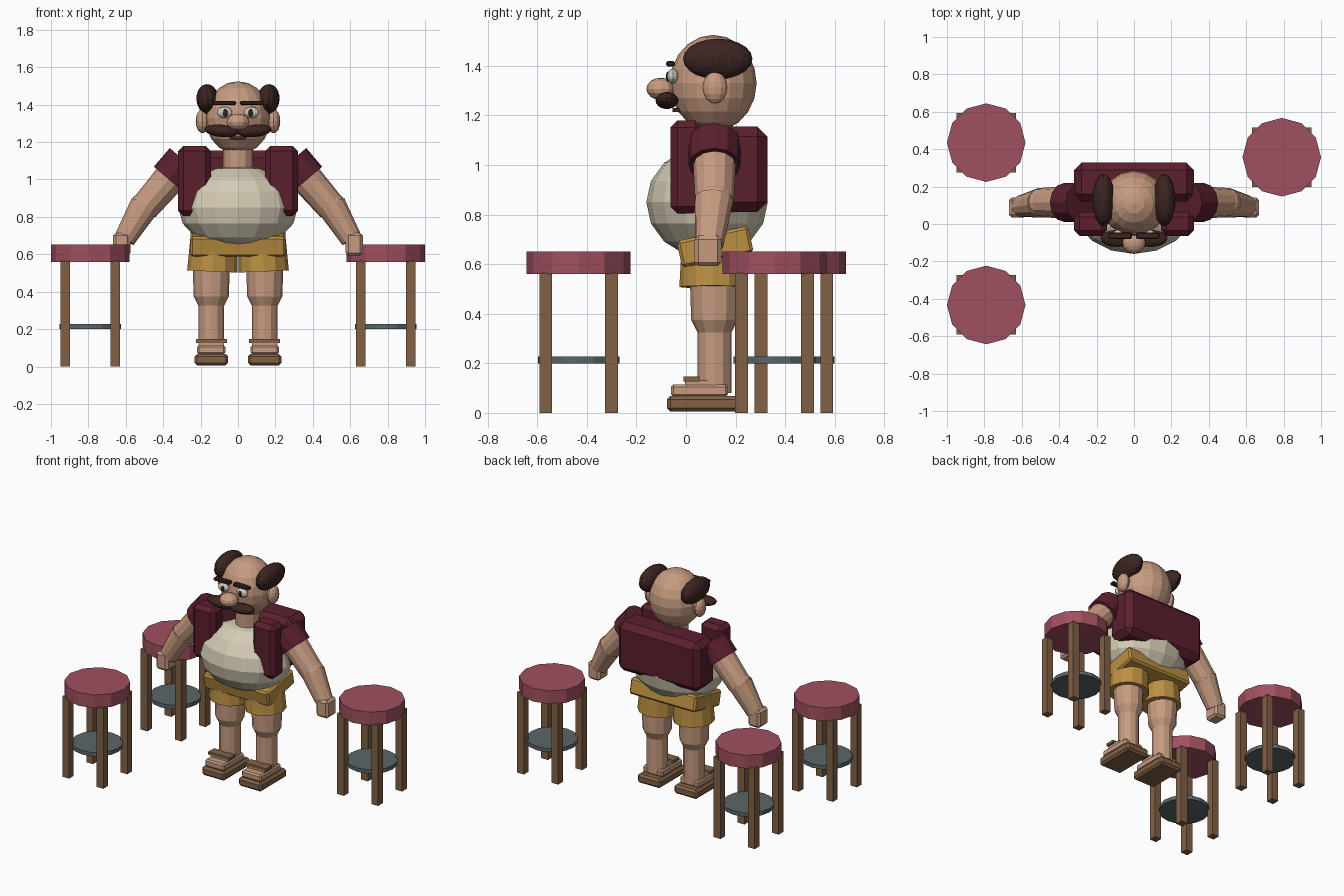
import bpy
import math
from mathutils import Vector

if "Cube" in bpy.data.objects:
    bpy.data.objects.remove(bpy.data.objects["Cube"])


def material(name, color):
    m = bpy.data.materials.new(name)
    m.use_nodes = True
    m.diffuse_color = (*color, 1)
    bsdf = next(n for n in m.node_tree.nodes if n.type == "BSDF_PRINCIPLED")
    bsdf.inputs["Base Color"].default_value = (*color, 1)
    return m


skin = material("skin", (0.57, 0.33, 0.22))
maroon = material("maroon cloth", (0.105, 0.014, 0.027))
cream = material("cream shirt", (0.66, 0.6, 0.46))
tan = material("ochre shorts", (0.5, 0.28, 0.055))
hair = material("dark brown hair", (0.045, 0.018, 0.015))
wood = material("brown wood", (0.22, 0.12, 0.06))
rose = material("rose cushion", (0.35, 0.08, 0.115))
metal = material("grey footrest", (0.105, 0.13, 0.138))
eye_white = material("eye white", (0.6, 0.6, 0.5))


def finish(name, mat):
    ob = bpy.context.object
    ob.name = name
    ob.data.materials.append(mat)
    return ob


def ball(name, mat, loc, radii, tilt=0, segs=16, rings=10):
    bpy.ops.mesh.primitive_uv_sphere_add(segments=segs, ring_count=rings, radius=1,
                                         location=loc, rotation=(0, tilt, 0))
    bpy.context.object.scale = radii
    return finish(name, mat)


def box(name, mat, lo, hi, bevel=0, pitch=0):
    lo, hi = Vector(lo), Vector(hi)
    bpy.ops.mesh.primitive_cube_add(size=1, location=(lo + hi) / 2, rotation=(pitch, 0, 0))
    ob = finish(name, mat)
    for v in ob.data.vertices:
        v.co *= hi - lo
    if bevel:
        mod = ob.modifiers.new("bevel", "BEVEL")
        mod.width = bevel
        mod.segments = 1
    return ob


def limb(name, mat, a, b, r1, r2, sides=12):
    a, b = Vector(a), Vector(b)
    axis = b - a
    bpy.ops.mesh.primitive_cone_add(vertices=sides, radius1=r1, radius2=r2, depth=axis.length,
                                    location=(a + b) / 2,
                                    rotation=axis.to_track_quat("Z", "Y").to_euler())
    return finish(name, mat)


# Bar stools
for n, (x, y) in enumerate([(-0.79, 0.435), (-0.79, -0.433), (0.79, 0.357)], 1):
    limb(f"stool_{n}_seat", rose, (x, y, 0.56), (x, y, 0.652), 0.21, 0.21)
    limb(f"stool_{n}_footrest", metal, (x, y, 0.2), (x, y, 0.227), 0.165, 0.165, 16)
    for i in (-1, 1):
        for j in (-1, 1):
            cx, cy = x + i * 0.133, y + j * 0.133
            box(f"stool_{n}_leg", wood, (cx - 0.026, cy - 0.026, 0),
                (cx + 0.026, cy + 0.026, 0.565))

# Torso and vest back
ball("belly", cream, (0, 0.085, 0.85), (0.32, 0.245, 0.225), rings=8)
box("vest_back", maroon, (-0.32, 0.12, 0.81), (0.32, 0.328, 1.155), 0.04)
box("shorts_waist", tan, (-0.255, -0.03, 0.615), (0.255, 0.265, 0.725), 0.012, math.radians(12))

# Head
limb("neck", skin, (0, 0.11, 1.06), (0, 0.11, 1.2), 0.08, 0.08)
ball("head", skin, (0, 0.11, 1.33), (0.175, 0.175, 0.195))
ball("nose", skin, (0, -0.1, 1.307), (0.062, 0.06, 0.045), segs=12, rings=8)
box("mouth", hair, (-0.045, -0.055, 1.214), (0.045, 0, 1.23))

# Mirrored parts
for side, s in (("left", 1), ("right", -1)):
    def span(name, mat, x0, x1, lo, hi, bevel=0):
        a, b = sorted((s * x0, s * x1))
        return box(f"{side}_{name}", mat, (a, *lo), (b, *hi), bevel)

    # Face
    ball(f"{side}_ear", skin, (s * 0.19, 0.117, 1.312), (0.036, 0.05, 0.065), segs=12, rings=8)
    ball(f"{side}_hair", hair, (s * 0.162, 0.128, 1.428), (0.06, 0.14, 0.082), tilt=s * 0.1)
    ball(f"{side}_eye", eye_white, (s * 0.072, -0.053, 1.358), (0.042, 0.024, 0.03), segs=12, rings=8)
    ball(f"{side}_pupil", hair, (s * 0.068, -0.073, 1.356), (0.013, 0.008, 0.021), segs=8, rings=6)
    span("eyebrow", hair, 0.012, 0.137, (-0.08, 1.397), (-0.045, 1.42), 0.006)
    ball(f"{side}_moustache", hair, (s * 0.088, -0.077, 1.26), (0.092, 0.046, 0.033), tilt=-s * 0.1)

    # Vest panel and arm
    span("vest_front", maroon, 0.145, 0.32, (-0.063, 0.805), (0.065, 1.18), 0.028)
    limb(f"{side}_sleeve", maroon, (s * 0.285, 0.115, 1.1), (s * 0.37, 0.115, 1.0), 0.105, 0.105)
    limb(f"{side}_upper_arm", skin, (s * 0.34, 0.115, 1.035), (s * 0.5, 0.115, 0.85), 0.088, 0.078)
    ball(f"{side}_elbow", skin, (s * 0.5, 0.114, 0.855), (0.078, 0.078, 0.078), segs=12, rings=8)
    limb(f"{side}_forearm", skin, (s * 0.5, 0.113, 0.86), (s * 0.607, 0.095, 0.68), 0.08, 0.058)
    span("hand", skin, 0.575, 0.668, (0.035, 0.592), (0.143, 0.715), 0.015)

    # Leg and sandal
    limb(f"{side}_shorts_leg", tan, (s * 0.137, 0.108, 0.508), (s * 0.13, 0.108, 0.68), 0.135, 0.125)
    for part, z0, z1, r0, r1 in (("thigh", 0.375, 0.56, 0.094, 0.1), ("knee", 0.325, 0.375, 0.069, 0.094),
                                 ("calf", 0.08, 0.325, 0.069, 0.069)):
        limb(f"{side}_{part}", skin, (s * 0.143, 0.115, z0), (s * 0.143, 0.115, z1), r0, r1)
    span("sandal_sole", wood, 0.053, 0.232, (-0.077, 0.006), (0.215, 0.068), 0.014)
    span("foot", skin, 0.068, 0.218, (-0.06, 0.065), (0.17, 0.115), 0.01)
    span("instep", skin, 0.075, 0.211, (-0.005, 0.11), (0.1, 0.13))
    span("sandal_strap", wood, 0.06, 0.225, (-0.01, 0.127), (0.055, 0.146))
